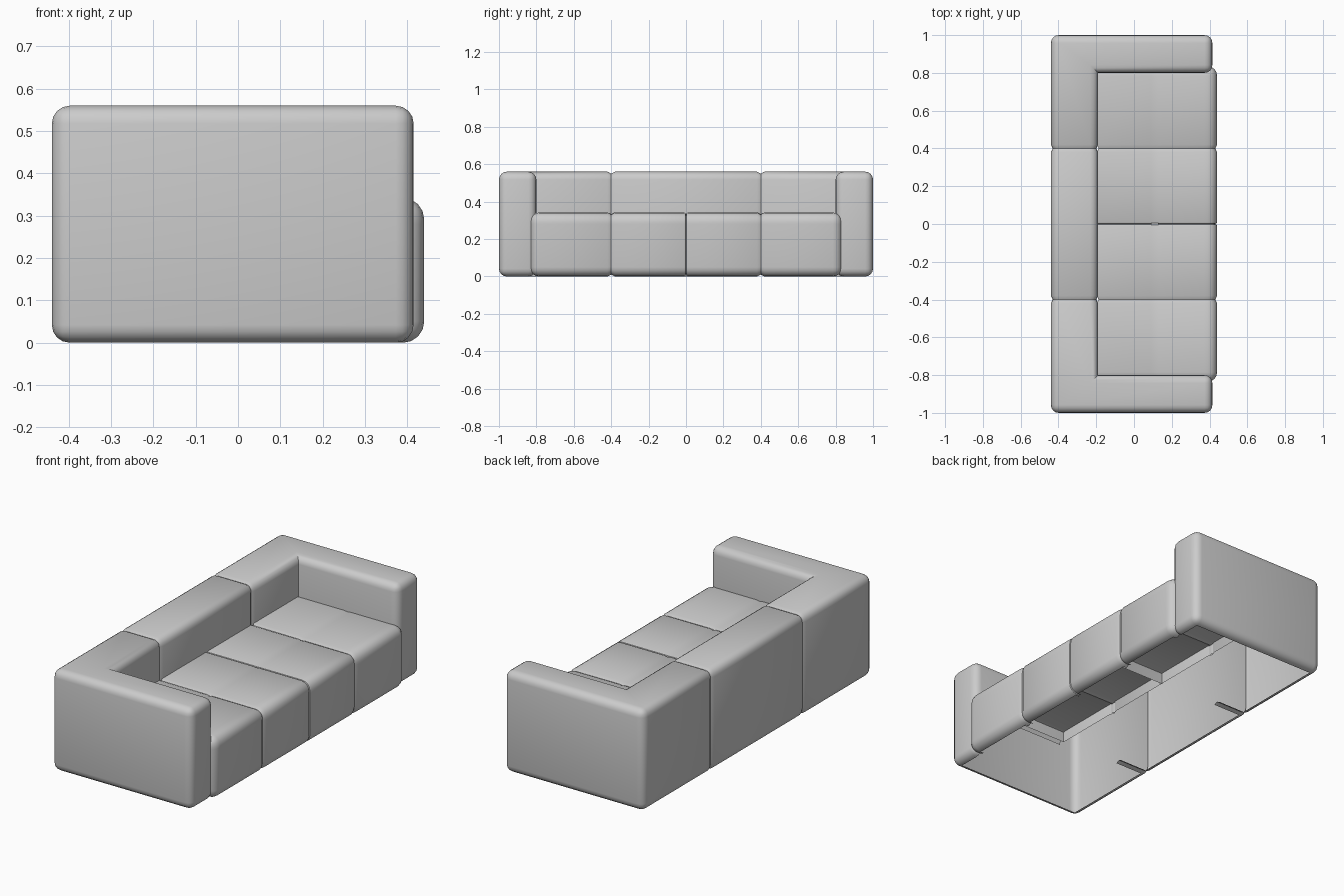
import bpy, bmesh
from mathutils import Vector

if "Cube" in bpy.data.objects:
    bpy.data.objects.remove(bpy.data.objects["Cube"])


def prism(outline, height):
    """Solid from a flat outline standing on z = 0."""
    bm = bmesh.new()
    base = bm.faces.new([bm.verts.new((x, y, 0)) for x, y in outline])
    top = bmesh.ops.extrude_face_region(bm, geom=[base])["geom"]
    for v in top:
        if isinstance(v, bmesh.types.BMVert):
            v.co.z = height
    # keep a closed volume with outward normals
    if not any(all(v.co.z == 0 for v in f.verts) for f in bm.faces):
        bm.faces.new([v for v in bm.verts if v.co.z == 0])
    bmesh.ops.recalc_face_normals(bm, faces=bm.faces)
    return bm


def round_edges(bm, test, width, segments=4):
    edges = [e for e in bm.edges if test(e)]
    bmesh.ops.bevel(bm, geom=edges, offset=width, segments=segments,
                    profile=0.5, affect='EDGES', clamp_overlap=True)


def cut(bm, axis, value):
    n = Vector((0, 0, 0))
    n[axis] = 1
    bmesh.ops.bisect_plane(bm, geom=bm.verts[:] + bm.edges[:] + bm.faces[:],
                           plane_co=n * value, plane_no=n, dist=1e-5)


def groove(bm, axis, value, depth, half=0.02):
    """Soft stitched seam: three cuts, with the middle one sunk in."""
    for d in (-half, 0, half):
        cut(bm, axis, value + d)
    bm.normal_update()
    moves = [(v, v.normal.copy()) for v in bm.verts if abs(v.co[axis] - value) < 1e-4]
    for v, n in moves:
        n[axis] = 0
        v.co -= n * depth


def open_up(bm, test):
    faces = [f for f in bm.faces if test(f.calc_center_median(), f.normal)]
    bmesh.ops.delete(bm, geom=faces, context='FACES')


def finish(bm, name):
    mesh = bpy.data.meshes.new(name)
    bm.to_mesh(mesh)
    bm.free()
    obj = bpy.data.objects.new(name, mesh)
    bpy.context.collection.objects.link(obj)
    bpy.ops.object.select_all(action='DESELECT')
    obj.select_set(True)
    bpy.context.view_layer.objects.active = obj
    bpy.ops.object.shade_smooth_by_angle(angle=0.7)
    return obj


def mid(e):
    return (e.verts[0].co + e.verts[1].co) / 2


# U-shaped upholstered back and arms, open underneath
LIP = 0.28
bm = prism([(-0.44, -1), (0.415, -1), (0.415, -0.8), (-0.19, -0.8),
            (-0.19, 0.8), (0.415, 0.8), (0.415, 1), (-0.44, 1)], 0.56)


def frame_edge(e):
    m = mid(e)
    inner_corner = abs(m.x + 0.19) < 1e-4 and abs(abs(m.y) - 0.8) < 1e-4
    return not inner_corner


round_edges(bm, frame_edge, 0.042)
for y in (-0.4, 0.4):
    groove(bm, 1, y, 0.01)
cut(bm, 2, LIP)
bm.normal_update()
open_up(bm, lambda c, n: n.z < -0.99 or
        (c.z < LIP and c.x > -0.26 and c.x < 0.37 and abs(c.y) < 0.85))
finish(bm, "back_and_arms")

# Seat cushion: one half, mirrored; its outer edge tucks into the arm
bm = prism([(-0.195, 0.001), (0.44, 0.001), (0.44, 0.835), (-0.195, 0.835)], 0.342)


def seat_edge(e):
    m = mid(e)
    return m.x > -0.19 and m.y > 0.01 and (m.x > 0.43 or m.y > 0.83)


round_edges(bm, seat_edge, 0.05)
# narrow rounding along the split between the halves
round_edges(bm, lambda e: all(abs(v.co.y - 0.001) < 1e-4 for v in e.verts)
            and mid(e).x > -0.19, 0.01, 2)
groove(bm, 1, 0.4, 0.01)
groove(bm, 0, 0.11, 0.003)
cut(bm, 2, LIP)
cut(bm, 0, 0.37)
bm.normal_update()
open_up(bm, lambda c, n: n.z < -0.99 or n.x < -0.99 or
        (c.z < LIP and c.x < 0.37))
seat = finish(bm, "seat_cushions")
mirror = seat.modifiers.new("mirror", 'MIRROR')
mirror.use_axis = (False, True, False)
mirror.use_mirror_merge = False
